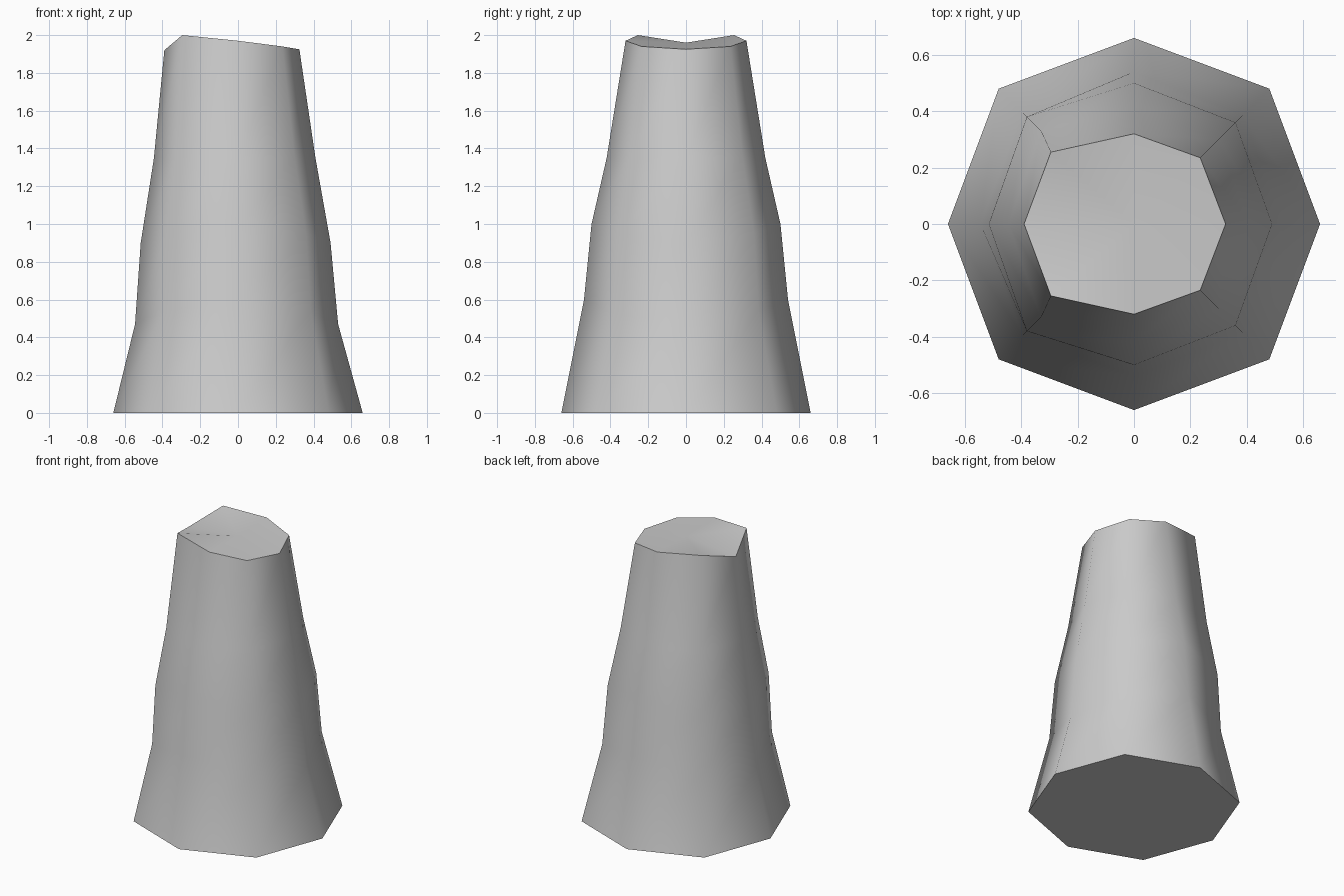
import bpy, bmesh
from math import cos, sin, pi, radians

cube = bpy.data.objects.get("Cube")
if cube:
    bpy.data.objects.remove(cube, do_unlink=True)

SIDES = 8

# Plain grey surface
grey = bpy.data.materials.new("stone_grey")
grey.use_nodes = True
colour = (0.6, 0.6, 0.6, 1)
grey.diffuse_color = colour
grey.node_tree.nodes["Principled BSDF"].inputs["Base Color"].default_value = colour

# Each ring: reach to +x, -x, y and diagonals (+x side, -x side); heights at +/-x, at +/-y
rings = [
    (0.66, 0.66, 0.66, 0.48, 0.48, 0, 0),
    (0.53, 0.545, 0.54, 0.385, 0.395, 0.47, 0.6),
    (0.49, 0.515, 0.50, 0.36, 0.38, 0.9, 1.0),
    (0.41, 0.445, 0.42, 0.30, 0.33, 1.35, 1.35),
]


def ring_points(right, left, side, diag_r, diag_l, z_x, z_y):
    points = []
    for i in range(SIDES):
        a = 2 * pi * i / SIDES
        c, s = cos(a), sin(a)
        if i % 2:
            d = diag_r if c > 0 else diag_l
            points.append((d if c > 0 else -d, d if s > 0 else -d, (z_x + z_y) / 2))
        else:
            points.append((c * (right if c > 0 else left), s * side, z_x + (z_y - z_x) * s * s))
    return points


# Uneven broken rim, mirrored front to back
half_rim = [(0.325, 0, 1.925), (0.235, 0.235, 1.94), (0, 0.32, 1.97),
            (-0.295, 0.255, 2.0), (-0.39, 0, 1.92)]
rim = half_rim + [(x, -y, z) for x, y, z in half_rim[3:0:-1]]

# Tapered column
bm = bmesh.new()
levels = [[bm.verts.new(p) for p in ring_points(*r)] for r in rings]
levels.append([bm.verts.new(p) for p in rim])
for low, high in zip(levels, levels[1:]):
    for i in range(SIDES):
        j = (i + 1) % SIDES
        bm.faces.new((low[i], low[j], high[j], high[i]))

# Flat base and dished top
bm.faces.new(levels[0][::-1])
centre = bm.verts.new((0, 0, 1.96))
for i in range(SIDES):
    bm.faces.new((levels[-1][i], levels[-1][(i + 1) % SIDES], centre))

mesh = bpy.data.meshes.new("tapered_column")
bm.to_mesh(mesh)
bm.free()
mesh.materials.append(grey)
column = bpy.data.objects.new("tapered_column", mesh)
bpy.context.scene.collection.objects.link(column)

# Smooth sides with crisp rim and base
bpy.ops.object.select_all(action="DESELECT")
column.select_set(True)
bpy.context.view_layer.objects.active = column
bpy.ops.object.shade_smooth_by_angle(angle=radians(60))
